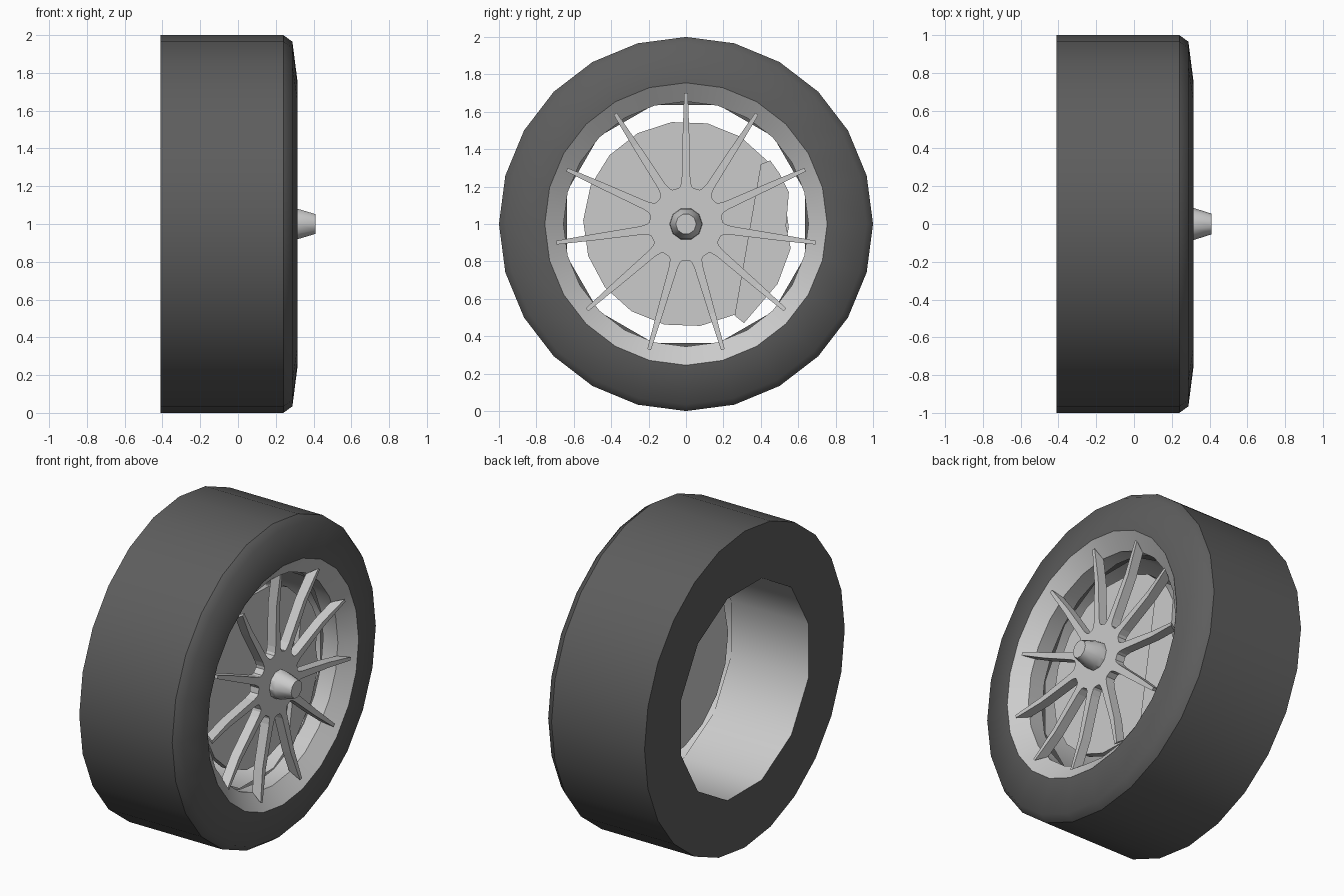
import bpy, bmesh
from math import sin, cos, pi, radians

if "Cube" in bpy.data.objects:
    bpy.data.objects.remove(bpy.data.objects["Cube"])

rubber = bpy.data.materials.new("dark_rubber")
rubber.diffuse_color = (0.11, 0.11, 0.11, 1)
rubber.use_nodes = True
rubber.node_tree.nodes["Principled BSDF"].inputs["Base Color"].default_value = rubber.diffuse_color


def finish(name, bm, mat=None, angle=35, smooth=True):
    me = bpy.data.meshes.new(name)
    bm.to_mesh(me)
    bm.free()
    ob = bpy.data.objects.new(name, me)
    bpy.context.collection.objects.link(ob)
    if mat:
        me.materials.append(mat)
    if smooth:
        bpy.ops.object.select_all(action='DESELECT')
        ob.select_set(True)
        bpy.context.view_layer.objects.active = ob
        bpy.ops.object.shade_smooth_by_angle(angle=radians(angle))
    return ob


def loft(bm, rings, caps=False):
    """Skin a list of equal-length closed point rings."""
    rows = [[bm.verts.new(p) for p in ring] for ring in rings]
    n = len(rows[0])
    for a, b in zip(rows, rows[1:]):
        for i in range(n):
            j = (i + 1) % n
            bm.faces.new((a[i], a[j], b[j], b[i]))
    if caps:
        bm.faces.new(rows[0][::-1])
        bm.faces.new(rows[-1])


def circle(x, r, seg, phase=0.0):
    return [(x, r * cos(phase + 2 * pi * i / seg), 1 + r * sin(phase + 2 * pi * i / seg))
            for i in range(seg)]


def twelve_gon(x, r):
    """24 points lying on a 12-sided outline, to join 24 sides to 12."""
    pts = []
    for i in range(24):
        a, rr = i * pi / 12, r if i % 2 else r * cos(pi / 12)
        pts.append((x, rr * cos(a), 1 + rr * sin(a)))
    return pts


# tyre: flat back and tread, then a crisp edge to the rounded side wall
bm = bmesh.new()
loft(bm, [twelve_gon(-0.41, 0.66), circle(-0.41, 1, 24), circle(0.24, 1, 24)])
loft(bm, [circle(x, r, 24) for x, r in ((0.24, 1), (0.288, 0.965), (0.315, 0.755))])
finish("tyre", bm, rubber, 60)

# rim lip: sloping flange with a crisp inner edge, then a wall down to the barrel
bm = bmesh.new()
loft(bm, [circle(x, r, 24) for x, r in ((0.315, 0.755), (0.24, 0.655), (0.13, 0.665))])
finish("rim_lip", bm, angle=30)

# 12-sided barrel
bm = bmesh.new()
loft(bm, [circle(0.13, 0.66, 12, pi / 12), circle(-0.41, 0.66, 12, pi / 12)])
finish("rim_barrel", bm)

# brake disc
bm = bmesh.new()
loft(bm, [circle(x, 0.55, 18, radians(-2)) for x in (0.09, 0.14)], True)
finish("brake_disc", bm)

# brake caliper
outline = [(0.26, 0.51), (0.31, 0.47), (0.49, 0.68), (0.56, 0.87), (0.535, 0.99),
           (0.55, 1.17), (0.50, 1.27), (0.45, 1.34), (0.40, 1.32)]
bm = bmesh.new()
loft(bm, [[(x, y, z) for y, z in outline] for x in (0.07, 0.17)], True)
finish("brake_caliper", bm, smooth=False)

# hub plate joining the eleven spokes
N, BACK, FRONT = 11, 0.22, 0.28


def polar(x, r, t, a):
    """Point at radius r along angle a, offset sideways by t."""
    return (x, r * cos(a) - t * sin(a), 1 + r * sin(a) + t * cos(a))


angles = [pi / 2 + 2 * pi * k / N for k in range(N)]
half = pi / N
bm = bmesh.new()
plate = []
for x in (BACK, FRONT):
    ring = []
    for a in angles:
        ring += [polar(x, 0.24, -0.023, a), polar(x, 0.24, 0.023, a)]
        ring += [polar(x, 0.205, -0.03, a + half), polar(x, 0.195, -0.018, a + half),
                 polar(x, 0.195, 0.018, a + half), polar(x, 0.205, 0.03, a + half)]
    plate.append(ring)
loft(bm, plate, True)
finish("hub_plate", bm, smooth=False)

# blade spokes: (back radius, front radius, half width, back x, front x)
sections = ((0.24, 0.24, 0.023, BACK, FRONT), (0.50, 0.50, 0.017, 0.222, 0.282),
            (0.65, 0.70, 0.010, 0.235, 0.303))
bm = bmesh.new()
for a in angles:
    loft(bm, [[polar(b, rb, -w, a), polar(f, rf, -w, a), polar(f, rf, w, a), polar(b, rb, w, a)]
              for rb, rf, w, b, f in sections], True)
bmesh.ops.recalc_face_normals(bm, faces=bm.faces)
finish("spokes", bm, smooth=False)

# tapered centre nut
bm = bmesh.new()
loft(bm, [circle(x, r, 10) for x, r in ((0.27, 0.088), (0.315, 0.085), (0.41, 0.055))], True)
finish("centre_nut", bm)
